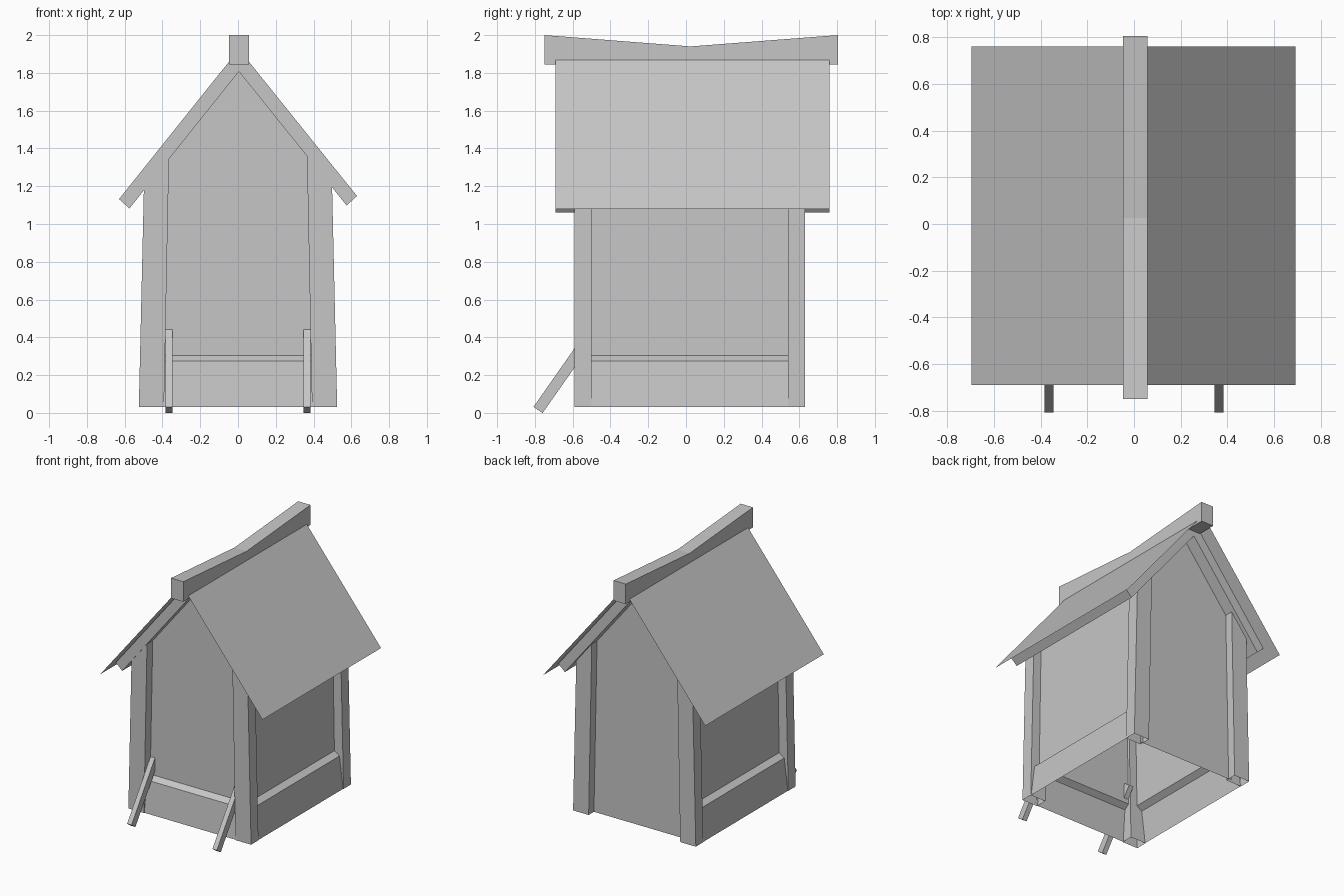
import bpy, bmesh, math
from mathutils import Vector

cube = bpy.data.objects.get("Cube")
if cube:
    bpy.data.objects.remove(cube, do_unlink=True)

grey = bpy.data.materials.new("plain_grey")
grey.use_nodes = True
colour = (0.565, 0.565, 0.565, 1)
grey.diffuse_color = colour
grey.node_tree.nodes["Principled BSDF"].inputs["Base Color"].default_value = colour


def place(axis, p, t):
    """2D profile point plus a position along the extrusion axis."""
    return Vector((p[0], t, p[1])) if axis == "y" else Vector((t, p[0], p[1]))


def finish(name, bm):
    mesh = bpy.data.meshes.new(name)
    bm.to_mesh(mesh)
    bm.free()
    mesh.materials.append(grey)
    obj = bpy.data.objects.new(name, mesh)
    bpy.context.scene.collection.objects.link(obj)
    return obj


def prism(name, pts, axis, a, b, open_below=None):
    """Closed profile extruded from a to b, optionally without its bottom."""
    bm = bmesh.new()
    ends = [[bm.verts.new(place(axis, p, t)) for p in pts] for t in (a, b)]
    n = len(pts)
    for ring in ends:
        bm.faces.new(ring)
    for i in range(n):
        j = (i + 1) % n
        bm.faces.new((ends[0][i], ends[0][j], ends[1][j], ends[1][i]))
    bmesh.ops.recalc_face_normals(bm, faces=bm.faces)
    if open_below is not None:
        low = [f for f in bm.faces if f.calc_center_median().z < open_below]
        bmesh.ops.delete(bm, geom=low, context="FACES")
    return finish(name, bm)


def face_outward(bm):
    bm.normal_update()
    for f in bm.faces:
        c = f.calc_center_median()
        if f.normal.dot(c - Vector((0, 0, 0.2))) < 0:
            f.normal_flip()


def sheet(name, pts, axis, a, b):
    """Open profile swept into a thin sheet."""
    bm = bmesh.new()
    ends = [[bm.verts.new(place(axis, p, t)) for p in pts] for t in (a, b)]
    for i in range(len(pts) - 1):
        bm.faces.new((ends[0][i], ends[0][i + 1], ends[1][i + 1], ends[1][i]))
    face_outward(bm)
    return finish(name, bm)


def gable(name, y, bottom):
    pts = [(-0.42, bottom), (0.42, bottom), (0.42, 1.31), (0.005, 1.825), (-0.42, 1.31)]
    bm = bmesh.new()
    bm.faces.new([bm.verts.new(place("y", p, y)) for p in pts])
    face_outward(bm)
    return finish(name, bm)


BASE = 0.03

# Tapered corner posts and side walls with sloped skirting
post = [(0.392, BASE), (0.525, BASE), (0.498, 1.2), (0.365, 1.37)]
side_wall = [(0.522, BASE), (0.49, 0.275), (0.447, 0.305), (0.43, 1.3)]
for side, s in (("left", 1), ("right", -1)):
    mirrored = [(s * x, z) for x, z in post]
    prism("front_post_" + side, mirrored, "y", -0.59, -0.50, BASE + 0.01)
    prism("back_post_" + side, mirrored, "y", 0.54, 0.63, BASE + 0.01)
    sheet("side_wall_" + side, [(s * x, z) for x, z in side_wall], "y", -0.51, 0.55)

# Gable walls and front skirting
gable("front_wall", -0.52, 0.305)
gable("back_wall", 0.565, BASE)
sheet("front_skirting", [(-0.585, BASE), (-0.56, 0.275), (-0.52, 0.305)], "x", -0.41, 0.41)

# Thick inner roof
roof = [(0.005, 1.925), (0.63, 1.148), (0.575, 1.098), (0.005, 1.807),
        (-0.575, 1.082), (-0.63, 1.132)]
prism("inner_roof", roof, "y", -0.594, 0.66)

# Thin overhanging roof covering
sheet("roof_cover_left", [(0.005, 1.932), (0.692, 1.08)], "y", -0.69, 0.76)
sheet("roof_cover_right", [(0.005, 1.932), (-0.696, 1.06)], "y", -0.69, 0.76)

# Sagging ridge beam
ridge = [(-0.75, 1.845), (0.805, 1.845), (0.805, 2.0), (0.025, 1.94), (-0.75, 2.0)]
prism("ridge_beam", ridge, "x", -0.048, 0.057)

# Leaning sticks that pierce the front wall
start = Vector((-0.807, 0.032))
angle = math.radians(55)
along = Vector((math.cos(angle), math.sin(angle))) * 0.515
across = Vector((math.sin(angle), -math.cos(angle))) * 0.058
stick = [start, start + across, start + across + along, start + along]
for side, s in (("left", 1), ("right", -1)):
    prism("leaning_stick_" + side, stick, "x", s * 0.365 - 0.019, s * 0.365 + 0.019)
